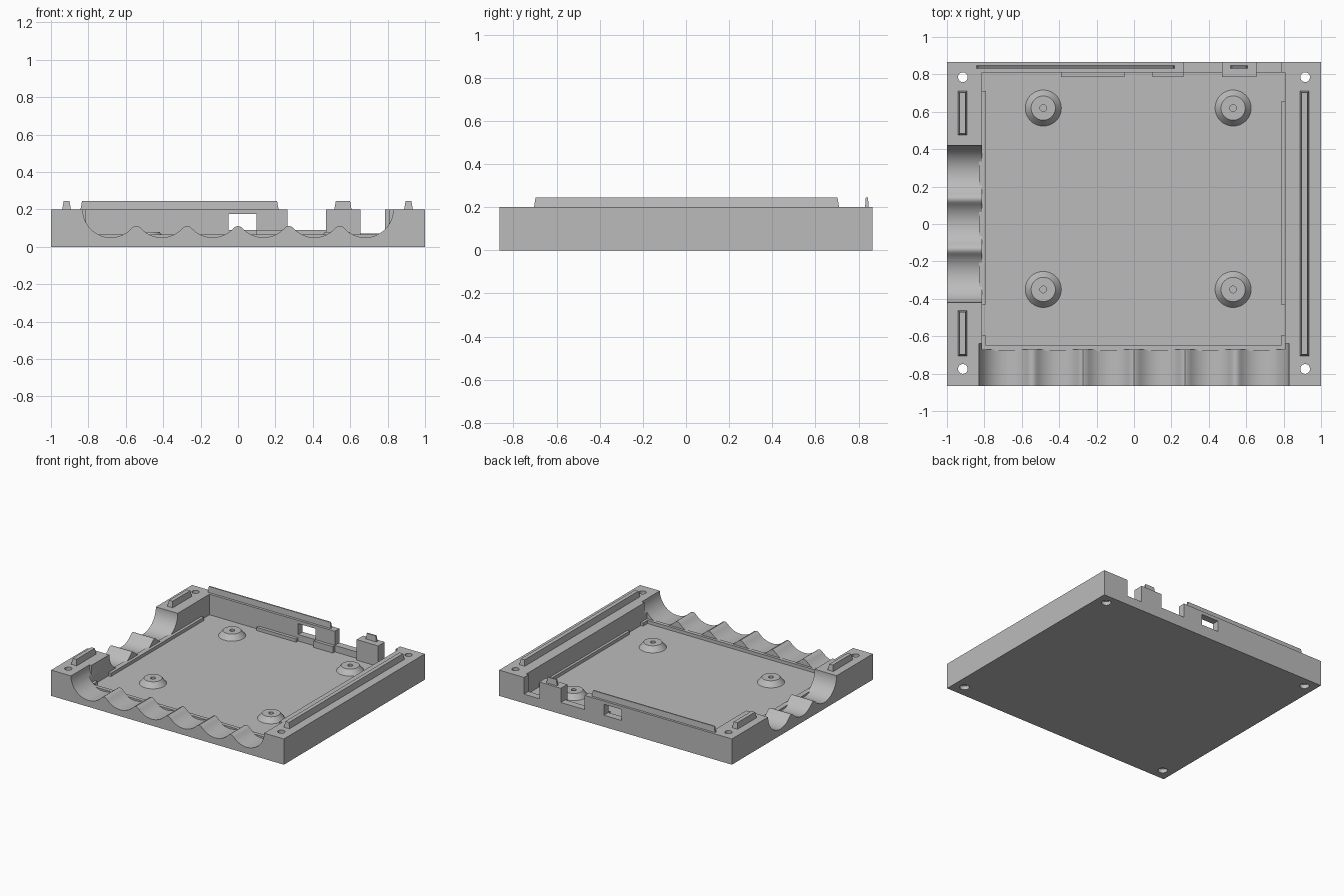
import bpy, bmesh, math
from mathutils import Matrix

if "Cube" in bpy.data.objects:
    bpy.data.objects.remove(bpy.data.objects["Cube"], do_unlink=True)

GREY = bpy.data.materials.new("matte_grey")
GREY.use_nodes = True
GREY.diffuse_color = (0.5, 0.5, 0.5, 1)
GREY.node_tree.nodes["Principled BSDF"].inputs["Base Color"].default_value = (0.5, 0.5, 0.5, 1)

FLOOR, RIM = 0.04, 0.2


def finish(name, bm):
    bmesh.ops.recalc_face_normals(bm, faces=bm.faces)
    mesh = bpy.data.meshes.new(name)
    bm.to_mesh(mesh)
    bm.free()
    mesh.materials.append(GREY)
    obj = bpy.data.objects.new(name, mesh)
    bpy.context.collection.objects.link(obj)
    return obj


def block(name, x, y, z, taper=0.0):
    """Box from ranges; taper draws the top face inwards."""
    bm = bmesh.new()
    bmesh.ops.create_cube(bm, size=1)
    for v in bm.verts:
        t = taper if v.co.z > 0 else 0
        tx, ty = min(t, (x[1] - x[0]) / 5), min(t, (y[1] - y[0]) / 5)
        v.co = ((x[0] + tx) if v.co.x < 0 else (x[1] - tx),
                (y[0] + ty) if v.co.y < 0 else (y[1] - ty),
                z[0] if v.co.z < 0 else z[1])
    return finish(name, bm)


def cone(name, x, y, z0, z1, r0, r1):
    bm = bmesh.new()
    bmesh.ops.create_cone(bm, cap_ends=True, segments=40, radius1=r0, radius2=r1,
                          depth=z1 - z0, matrix=Matrix.Translation((x, y, (z0 + z1) / 2)))
    return finish(name, bm)


def scallops(name, count, pitch, start, end, along_x):
    """Row of round cable channels with softened crests, as a cutter."""
    r, soft, half = 0.15, 0.11, pitch / 2
    reach = pitch * (count - 1) / 2 + r
    slope = soft / math.sqrt(r * r - soft * soft)
    points = [(-reach, 0.4)]
    steps = 160
    for i in range(steps + 1):
        u = -reach * math.cos(math.pi * i / steps)
        k = max(0, min(count - 1, round(u / pitch + (count - 1) / 2)))
        offset = u - (k - (count - 1) / 2) * pitch
        d = abs(offset)
        outer = (k == 0 and offset < 0) or (k == count - 1 and offset > 0)
        if d <= soft or outer:
            z = RIM - math.sqrt(max(0, r * r - d * d))
        else:
            e = d - soft
            z = RIM - math.sqrt(r * r - soft * soft) + slope * (e - e * e / (2 * (half - soft)))
        points.append((u, z))
    points.append((reach, 0.4))
    bm = bmesh.new()
    face = bm.faces.new([bm.verts.new((u, start, z) if along_x else (start, u, z))
                         for u, z in points])
    new = bmesh.ops.extrude_face_region(bm, geom=[face])["geom"]
    shift = (0, end - start, 0) if along_x else (end - start, 0, 0)
    bmesh.ops.translate(bm, vec=shift, verts=[g for g in new if isinstance(g, bmesh.types.BMVert)])
    return finish(name, bm)


def cut(target, cutters):
    for c in cutters:
        c.hide_render = True
        mod = target.modifiers.new("cut", "BOOLEAN")
        mod.operation, mod.solver, mod.object = "DIFFERENCE", "EXACT", c
        bpy.context.view_layer.objects.active = target
        bpy.ops.object.modifier_apply(modifier=mod.name)
        bpy.data.objects.remove(c, do_unlink=True)


# Tray shell with cavity, cable channels and rear openings
tray = block("tray", (-1, 1), (-0.865, 0.865), (0, RIM))
cutters = [
    block("cavity_cut", (-0.812, 0.806), (-0.67, 0.81), (FLOOR, 0.4)),
    scallops("front_channel_cut", 6, 0.272, -1, -0.64, True),
    scallops("side_channel_cut", 3, 0.27, -1.1, -0.8, False),
    block("wide_notch_cut", (0.265, 0.47), (0.8, 1), (0.09, 0.4)),
    block("end_notch_cut", (0.655, 0.786), (0.8, 1), (0.07, 0.4)),
    block("window_cut", (-0.05, 0.1), (0.8, 1), (0.09, 0.175)),
]
for x in (-0.915, 0.915):
    for y in (-0.775, 0.785):
        cutters.append(cone("screw_hole_cut", x, y, -0.1, 0.4, 0.026, 0.026))
        cutters.append(cone("screw_recess_cut", x, y, -0.1, 0.03, 0.034, 0.034))
cut(tray, cutters)

# Low ledges around the cavity
LOW = (FLOOR - 0.01, 0.065)
block("left_ledge", (-0.83, -0.79), (-0.43, 0.71), LOW)
block("right_ledge", (0.786, 0.82), (-0.43, 0.655), LOW)
block("front_ledge", (-0.812, 0.806), (-0.68, -0.65), LOW)
block("front_left_ledge", (-0.83, -0.79), (-0.66, -0.595), LOW)
block("front_right_ledge", (0.786, 0.82), (-0.66, -0.595), LOW)
block("back_ledge", (-0.39, -0.05), (0.785, 0.82), LOW)
block("window_ledge", (0.1, 0.265), (0.785, 0.82), (FLOOR - 0.01, 0.09))
block("back_pillar", (0.47, 0.655), (0.785, 0.83), (FLOOR - 0.01, RIM))

# Locating tongues on the rim
TONGUE = (RIM - 0.001, 0.245)
block("right_tongue", (0.888, 0.935), (-0.705, 0.71), TONGUE, 0.008)
block("left_back_tongue", (-0.94, -0.893), (0.475, 0.71), TONGUE, 0.008)
block("left_front_tongue", (-0.94, -0.893), (-0.705, -0.463), TONGUE, 0.008)
block("back_tongue", (-0.842, 0.217), (0.83, 0.847), TONGUE, 0.008)
block("small_back_tongue", (0.515, 0.607), (0.83, 0.847), TONGUE, 0.008)

# Standoffs with blind screw holes
for x in (-0.485, 0.53):
    for y in (-0.35, 0.62):
        boss = cone("standoff", x, y, FLOOR - 0.002, 0.08, 0.098, 0.065)
        cut(boss, [cone("pilot_cut", x, y, FLOOR + 0.005, 0.2, 0.018, 0.018)])

# Smooth curved faces, keep hard edges
for obj in bpy.context.collection.objects:
    if obj.type == "MESH" and GREY.name in obj.data.materials:
        bpy.ops.object.select_all(action="DESELECT")
        obj.select_set(True)
        bpy.context.view_layer.objects.active = obj
        bpy.ops.object.shade_smooth_by_angle(angle=math.radians(30))
